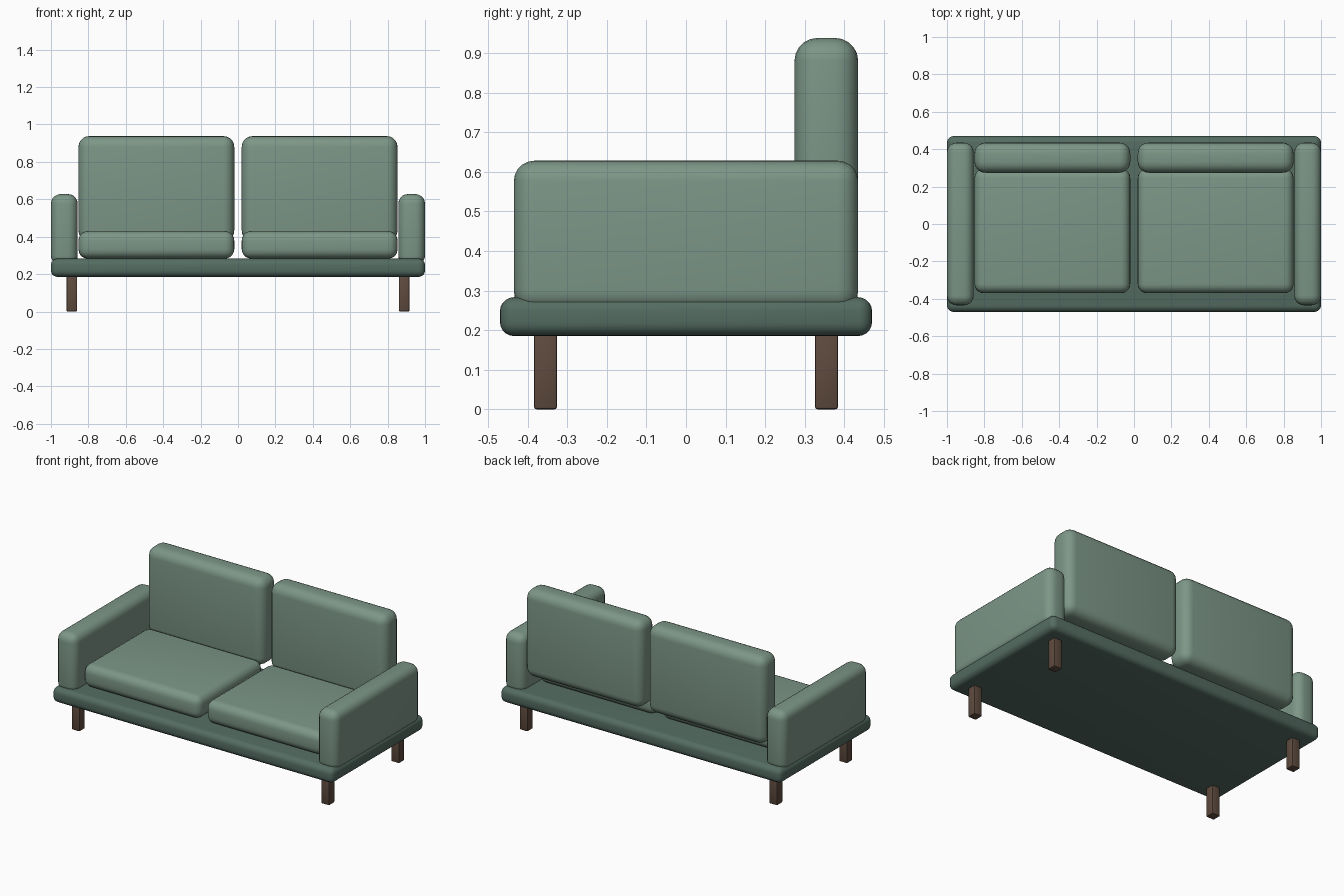
import bpy
import bmesh
from mathutils import Vector

cube = bpy.data.objects.get("Cube")
if cube:
    bpy.data.objects.remove(cube, do_unlink=True)


def make_material(name, rgb):
    mat = bpy.data.materials.new(name)
    mat.use_nodes = True
    mat.diffuse_color = (*rgb, 1)
    mat.node_tree.nodes["Principled BSDF"].inputs["Base Color"].default_value = (*rgb, 1)
    return mat


sage = make_material("sage fabric", (0.202, 0.305, 0.242))
dark_green = make_material("dark green frame", (0.089, 0.150, 0.122))
wood = make_material("brown wood", (0.112, 0.069, 0.048))


def rounded_box(name, low, high, radius, segments, mat):
    """Box between two corners with evenly rounded edges."""
    low, high = Vector(low), Vector(high)
    centre, size = (low + high) / 2, high - low
    bm = bmesh.new()
    bmesh.ops.create_cube(bm, size=1)
    bmesh.ops.scale(bm, vec=size, verts=bm.verts)
    bmesh.ops.bevel(bm, geom=bm.edges[:], offset=radius, segments=segments,
                    profile=0.5, affect='EDGES')
    mesh = bpy.data.meshes.new(name)
    bm.to_mesh(mesh)
    bm.free()
    mesh.materials.append(mat)
    obj = bpy.data.objects.new(name, mesh)
    obj.location = centre
    bpy.context.collection.objects.link(obj)
    bpy.ops.object.select_all(action='DESELECT')
    obj.select_set(True)
    bpy.context.view_layer.objects.active = obj
    bpy.ops.object.shade_smooth_by_angle()
    return obj


def mirrored_pair(name, low, high, radius, segments, mat):
    """The same box on the left (+x) and right (-x)."""
    rounded_box("left_" + name, low, high, radius, segments, mat)
    rounded_box("right_" + name, (-high[0], low[1], low[2]),
                (-low[0], high[1], high[2]), radius, segments, mat)


# Platform
rounded_box("base_frame", (-1, -0.47, 0.185), (1, 0.47, 0.283), 0.035, 5, dark_green)

# Upholstery
mirrored_pair("armrest", (0.857, -0.435, 0.247), (1, 0.435, 0.628), 0.052, 5, sage)
mirrored_pair("seat_cushion", (0.02, -0.37, 0.283), (0.853, 0.295, 0.43), 0.05, 5, sage)
mirrored_pair("back_cushion", (0.02, 0.274, 0.375), (0.853, 0.435, 0.938), 0.058, 5, sage)

# Legs
for place, y in (("front", -0.355), ("back", 0.355)):
    mirrored_pair(place + "_leg", (0.86, y - 0.029, 0), (0.917, y + 0.029, 0.19),
                  0.006, 2, wood)
